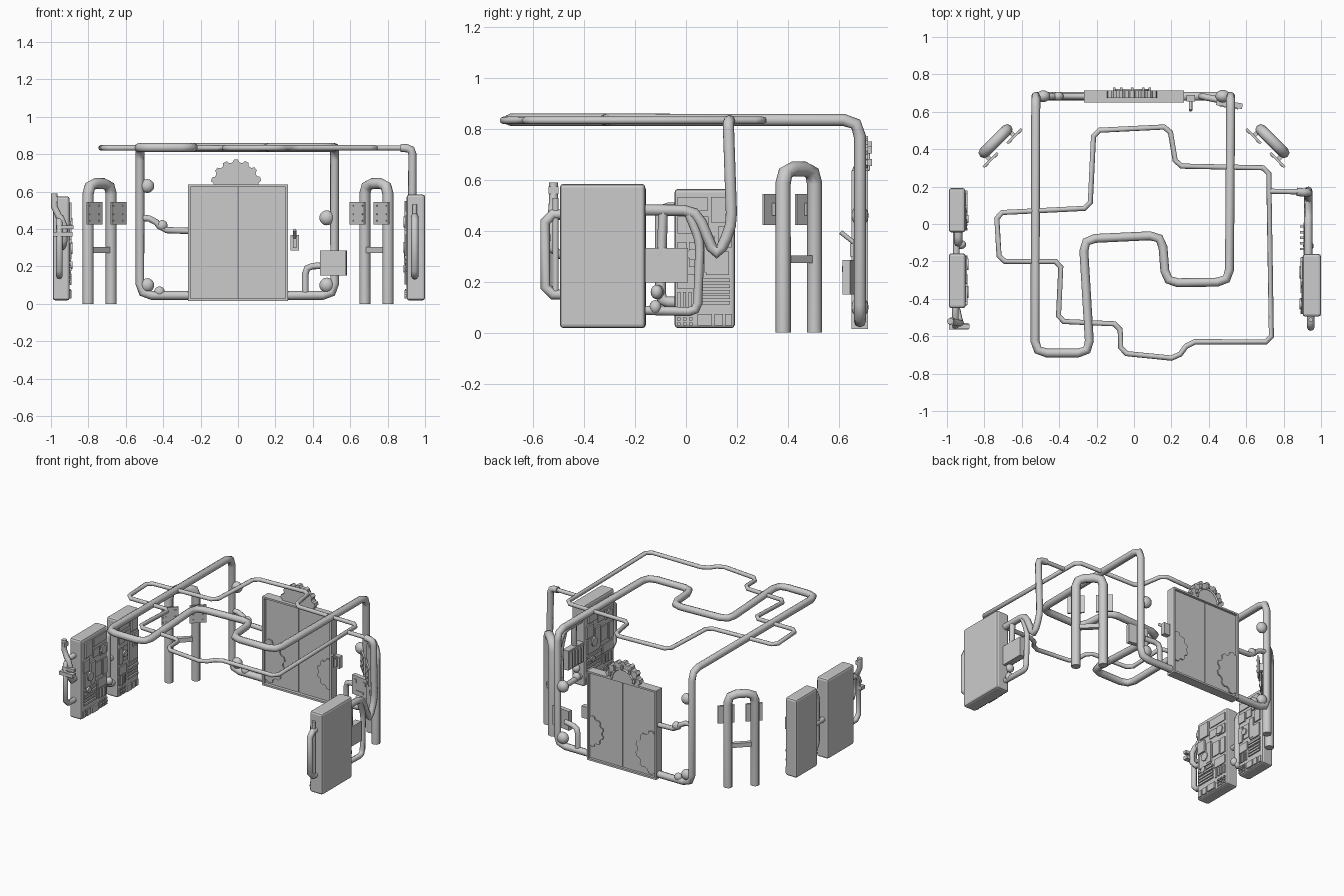
import bpy, bmesh, math
from mathutils import Matrix, Vector

if "Cube" in bpy.data.objects:
    bpy.data.objects.remove(bpy.data.objects["Cube"])


def finish(name, bm, bevel=0, smooth=False):
    bmesh.ops.recalc_face_normals(bm, faces=bm.faces[:])
    me = bpy.data.meshes.new(name)
    bm.to_mesh(me)
    bm.free()
    ob = bpy.data.objects.new(name, me)
    bpy.context.collection.objects.link(ob)
    if smooth:
        for p in me.polygons:
            p.use_smooth = True
    if bevel:
        m = ob.modifiers.new("bevel", 'BEVEL')
        m.width, m.segments = bevel, 2
    return ob


def boxes(name, spans, mat=Matrix(), bevel=0):
    """One mesh from (x0, x1, y0, y1, z0, z1) boxes."""
    bm = bmesh.new()
    for x0, x1, y0, y1, z0, z1 in spans:
        m = Matrix.Translation(((x0 + x1) / 2, (y0 + y1) / 2, (z0 + z1) / 2))
        m = mat @ m @ Matrix.Diagonal((abs(x1 - x0), abs(y1 - y0), abs(z1 - z0), 1))
        bmesh.ops.create_cube(bm, size=1, matrix=m)
    return finish(name, bm, bevel)


def pipe(name, pts, r, c=0.04, closed=False):
    """Tube along a path whose corners are cut back by c."""
    P, out, n = [Vector(p) for p in pts], [], len(pts)
    for i, p in enumerate(P):
        if not closed and i in (0, n - 1):
            out.append(p)
            continue
        a, b = P[i - 1] - p, P[(i + 1) % n] - p
        k = min(c, a.length * 0.45, b.length * 0.45)
        a, b = p + a.normalized() * k, p + b.normalized() * k
        out += [a, a * 0.25 + p * 0.5 + b * 0.25, b] if c > 0.03 else [a, b]
    cu = bpy.data.curves.new(name, 'CURVE')
    cu.dimensions, cu.bevel_depth, cu.bevel_resolution = '3D', r, 2
    cu.use_fill_caps = True
    s = cu.splines.new('POLY')
    s.points.add(len(out) - 1)
    for q, p in zip(s.points, out):
        q.co = (*p, 1)
    s.use_cyclic_u = closed
    ob = bpy.data.objects.new(name, cu)
    bpy.context.collection.objects.link(ob)


def ball(name, loc, r):
    bm = bmesh.new()
    m = Matrix.Translation(loc) @ Matrix.Diagonal((r, r * 0.85, r, 1))
    bmesh.ops.create_uvsphere(bm, u_segments=16, v_segments=10, radius=1, matrix=m)
    finish(name, bm, smooth=True)


def half_gear(name, cx, cz, r, y0, y1, start, teeth=6):
    """Half disc with blunt teeth, extruded along y."""
    bm, step, vs = bmesh.new(), math.pi / teeth, []
    for i in range(teeth):
        for f, k in ((0, .88), (.2, .9), (.35, 1), (.7, 1), (.85, .9), (1, .88)):
            if f == 1 and i < teeth - 1:
                continue
            a = start + (i + f) * step
            vs.append(bm.verts.new((cx + r * k * math.cos(a), y0, cz + r * k * math.sin(a))))
    face = bm.faces.new(vs)
    ext = bmesh.ops.extrude_face_region(bm, geom=[face])
    up = [v for v in ext['geom'] if isinstance(v, bmesh.types.BMVert)]
    bmesh.ops.translate(bm, verts=up, vec=(0, y1 - y0, 0))
    finish(name, bm)


# Double door in a shallow frame, with gears set in its edges
boxes("door_frame", [(-.268, -.255, .65, .715, .015, .637), (.255, .268, .65, .715, .015, .637),
                     (-.268, .268, .65, .715, .015, .028), (-.268, .268, .65, .715, .625, .637)])
boxes("door_leaves", [(-.256, -.002, .672, .698, .027, .626), (.002, .256, .672, .698, .027, .626)])
half_gear("door_gear_left", -.256, .19, .155, .664, .706, -math.pi / 2)
half_gear("door_gear_right", .256, .22, .11, .664, .706, math.pi / 2)
half_gear("top_gear", -.01, .637, .135, .675, .715, 0, 7)
clips = []
for i in range(5):
    a = math.pi * (i + .5) / 5
    x, z = -.01 + .1 * math.cos(a), .637 + .1 * math.sin(a)
    clips += [(x - .007, x + .007, .71, .73, z - .014, z + .014)]
boxes("top_gear_clips", clips)
pipe("top_gear_ring", [(-.01 + .085 * math.cos(math.pi * i / 10), .716, .637 + .085 * math.sin(math.pi * i / 10))
                       for i in range(11)], .007, .005)

# Thick pipe: out of the door foot, up, around overhead and back down
Z, Y = .836, .683
pipe("main_pipe", [(-.26, Y, .045), (-.525, Y, .045), (-.525, Y, Z), (-.53, -.69, Z), (-.235, -.69, Z),
                   (-.272, -.08, Z), (.15, -.06, Z), (.17, -.315, Z), (.51, -.31, Z), (.517, Y, Z),
                   (.517, Y, .045), (.26, Y, .045)], .024, .065)

# Thin closed ceiling pipe and its feed from the right wall
ring = [(.72, .30), (.225, .31), (.19, .52), (-.215, .50), (-.235, .085), (-.735, .06), (-.72, -.20),
        (-.39, -.20), (-.405, -.52), (-.075, -.535), (-.07, -.69), (.23, -.72), (.295, -.63), (.735, -.63)]
pipe("ceiling_pipe", [(x, y, .834) for x, y in ring], .0145, .03, True)
X = .932
pipe("feed_pipe_ceiling", [(.72, .175, .834), (.9, .172, .834)], .014)
pipe("feed_pipe", [(.87, .172, .834), (X, .166, .83), (X, .18, .42), (X, .12, .29), (X, .04, .48),
                   (X, -.17, .482)], .022, .05)
pipe("wall_pipe_low", [(X, -.17, .088), (X, .045, .082), (X, .055, .36), (X, .01, .47)], .018, .035)
pipe("wall_pipe_mid", [(X, -.17, .29), (X, -.095, .3), (X, -.09, .48)], .019, .035)
boxes("wall_box", [(.905, .95, -.16, .008, .197, .333)] +
      [(.888, .906, -.14 + i * .03, -.127 + i * .03, .21, .32) for i in range(5)])
ball("wall_valve_upper", (X, -.115, .16), .028)
ball("wall_valve_lower", (X, -.12, .1), .028)

# Branch pipes, valves, switch box and lever beside the door
pipe("branch_left", [(-.52, Y, .46), (-.45, Y, .455), (-.405, Y, .395), (-.26, Y, .39)], .017, .025)
pipe("branch_right", [(.36, Y, .045), (.36, Y, .2), (.47, .66, .205)], .018, .04)
for i, (x, z, r) in enumerate([(-.485, .63, .037), (-.485, .1, .037), (-.42, .065, .028),
                               (-.405, .42, .028), (.475, .46, .04), (.475, .1, .04)]):
    ball(f"valve_{i}", (x, Y, z), r)
turn = Matrix.Translation((.51, .64, .218)) @ Matrix.Rotation(-.15, 4, 'Z')
boxes("switch_box", [(-.07, .07, -.015, .015, -.067, .067), (-.05, -.03, -.02, 0, .02, .045),
                     (.03, .05, -.02, 0, .02, .045), (-.03, .03, -.02, 0, -.045, -.03)], turn)
boxes("lever_plate", [(.281, .327, .655, .69, .285, .367), (.295, .312, .645, .66, .3, .35)])
pipe("lever", [(.303, .665, .35), (.303, .607, .395)], .009)

# Two arched stands with paired screens, mirrored across x
for s, side in ((-1, "left"), (1, "right")):
    mat = Matrix.Translation((s * .74, .443, 0)) @ Matrix.Rotation(-s * math.pi / 4, 4, 'Z')

    def at(u, n, z):
        return mat @ Vector((u, n, z))
    pipe(f"arch_{side}", [at(-.087, 0, 0), at(-.087, 0, .643), at(.087, 0, .643), at(.087, 0, 0)], .03, .055)
    boxes(f"arch_crossbar_{side}", [(-.085, .085, -.014, .014, .273, .303)], mat)
    scr = []
    for u in (-.09, .09):
        scr += [(u - .054, u + .054, -.058, -.046, .423, .545), (u - .012, u + .012, -.05, 0, .46, .51)]
        scr += [(u + a, u + a + .02, -.063, -.05, z, z + .008) for a in (-.045, .025) for z in (.44, .475, .52)]
    boxes(f"arch_screens_{side}", scr, mat)

# Consoles: plain body, instruments as (u0, u1, v0, v1) fractions of the face
layout = [(.05, .55, .84, .94), (.6, .88, .76, .94), (.05, .3, .68, .8), (.34, .56, .7, .8),
          (.72, .94, .58, .73), (.05, .2, .42, .62), (.24, .46, .44, .62), (.5, .66, .4, .66),
          (.52, .9, .38, .55), (.05, .4, .28, .39), (.38, .62, .02, .1), (.66, .8, .02, .1), (.84, .95, .02, .1)]
layout += [(.45, .92, .17 + i * .04, .195 + i * .04) for i in range(5)]
layout += [(.04 + i * .1, .1 + i * .1, .02 + j * .035, .04 + j * .035) for i in range(3) for j in range(3)]
layout += [(.05 + i * .09, .1 + i * .09, .15, .26) for i in range(4)]


def console(name, back, face, y0, y1, z1, flip, dials):
    z0, d = .018, math.copysign(1, face - back)
    boxes(name + "_body", [(back, face, y0, y1, z0, z1)], bevel=.014)
    w, h, parts = y1 - y0, z1 - z0, []
    for i, (a, b, c, e) in enumerate(layout):
        if flip:
            a, b = 1 - b, 1 - a
        t = face + d * (.006, .011, .008)[i % 3]
        parts.append((face - d * .01, t, y0 + a * w, y0 + b * w, z0 + c * h, z0 + e * h))
    boxes(name + "_instruments", parts)
    bm = bmesh.new()
    for u, v, r in dials:
        m = Matrix.Translation((face, y0 + u * w, z0 + v * h)) @ Matrix.Rotation(math.pi / 2, 4, 'Y')
        bmesh.ops.create_cone(bm, cap_ends=True, segments=16, radius1=r, radius2=r, depth=.032, matrix=m)
    finish(name + "_dials", bm)


console("left_console_rear", -.99, -.902, -.045, .192, .565, False, [(.3, .53, .022)])
console("left_console_front", -.99, -.9, -.45, -.157, .575, True, [(.8, .74, .03), (.3, .5, .03), (.25, .34, .02)])
console("right_console", 1.0, .902, -.495, -.16, .585, False, [(.2, .74, .03), (.7, .5, .03), (.75, .3, .02)])

# Grab pipe on the right console, pipes on and between the left consoles
pipe("right_console_handle", [(.945, -.48, .465), (.945, -.553, .465), (.945, -.553, .15), (.945, -.48, .15)], .02, .03)
pipe("right_console_rod", [(.945, -.512, .14), (.945, -.512, .53)], .012)
pipe("left_link_pipe", [(-.94, -.03, .49), (-.94, -.1, .49), (-.94, -.1, .12), (-.94, -.03, .12)], .022, .035)
pipe("left_link_bridge", [(-.95, -.17, .29), (-.95, -.03, .29)], .018)
ball("left_link_valve", (-.925, -.11, .16), .028)
pipe("left_lever_pipe", [(-.982, -.52, .59), (-.982, -.52, .49), (-.925, -.53, .44), (-.93, -.53, .31),
                         (-.95, -.44, .3)], .018, .03)
pipe("left_console_handle", [(-.955, -.44, .46), (-.955, -.545, .46), (-.955, -.545, .15), (-.955, -.44, .15)], .018, .03)
boxes("left_lever_grip", [(-.99, -.885, -.565, -.53, .36, .385), (-.97, -.88, -.56, -.535, .4, .42),
                          (-.985, -.965, -.54, -.5, .545, .575)])
